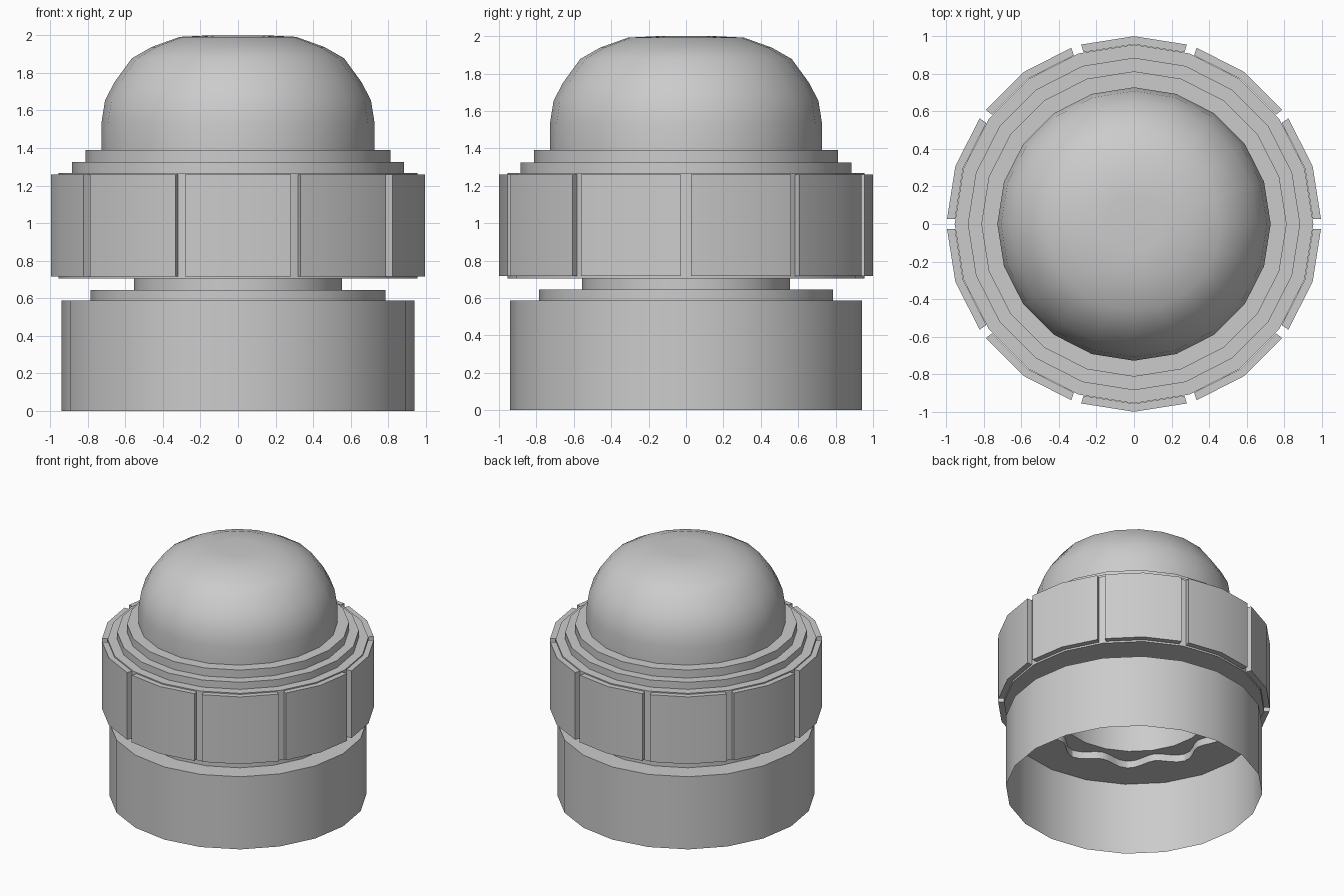
import bpy, bmesh, math

if "Cube" in bpy.data.objects:
    bpy.data.objects.remove(bpy.data.objects["Cube"])

SIDES = 20
STEP = 2 * math.pi / SIDES

grey = bpy.data.materials.new("plain_grey")
grey.diffuse_color = (0.6, 0.6, 0.6, 1)
grey.use_nodes = True
grey.node_tree.nodes["Principled BSDF"].inputs["Base Color"].default_value = grey.diffuse_color


def chord(r, a):
    """Radius of a 20-sided polygon at angle a."""
    return r * math.cos(STEP / 2) / math.cos((a % STEP) - STEP / 2)


def finish(name, bm, smooth=True):
    bmesh.ops.remove_doubles(bm, verts=bm.verts, dist=1e-5)
    bmesh.ops.recalc_face_normals(bm, faces=bm.faces)
    me = bpy.data.meshes.new(name)
    bm.to_mesh(me)
    bm.free()
    me.materials.append(grey)
    ob = bpy.data.objects.new(name, me)
    bpy.context.collection.objects.link(ob)
    bpy.ops.object.select_all(action='DESELECT')
    ob.select_set(True)
    bpy.context.view_layer.objects.active = ob
    if smooth:
        bpy.ops.object.shade_smooth_by_angle(angle=math.radians(31))
    return ob


def lathe(name, profile, segs=SIDES):
    """Turn (radius, z) points about z; a radius may be a function of angle."""
    bm = bmesh.new()
    rings = []
    for r, z in profile:
        ring = []
        for i in range(segs):
            a = 2 * math.pi * i / segs
            q = r(a) if callable(r) else chord(r, a)
            ring.append(bm.verts.new((q * math.cos(a), q * math.sin(a), z)))
        rings.append(ring)
    for lo, hi in zip(rings, rings[1:]):
        for i in range(segs):
            j = (i + 1) % segs
            bm.faces.new((lo[i], lo[j], hi[j], hi[i]))
    if not callable(profile[-1][0]) and profile[-1][0] < 0.4:
        bm.faces.new(rings[-1])
    return finish(name, bm)


# open-bottomed base skirt
lathe("base_skirt", [(0.94, 0), (0.94, 0.587), (0.785, 0.587)])


# washer on the base with a wavy ten-lobed opening underneath
def wave(a):
    return 0.655 - 0.045 * math.cos(10 * a)


lathe("wavy_washer", [(0.785, 0.587), (wave, 0.587), (wave, 0.644)], 80)
lathe("washer_top", [(0.785, 0.587), (0.785, 0.644), (0.555, 0.644)])

# hollow neck
lathe("neck", [(0.555, 0.644), (0.555, 0.9)])

# collar body with two steps up to the dome
lathe("collar", [(0.555, 0.704), (0.955, 0.704), (0.955, 1.268), (0.885, 1.268),
                 (0.885, 1.325), (0.813, 1.325), (0.813, 1.39), (0.725, 1.39)])

# rounded dome
lathe("dome", [(0.728, 1.39), (0.728, 1.53), (0.708, 1.655), (0.657, 1.752),
               (0.565, 1.878), (0.46, 1.938), (0.31, 1.992), (0.15, 2.0)])

# ten grip plates around the collar, each folded at its middle
bm = bmesh.new()
half = math.radians(16.4)
for k in range(10):
    mid = math.radians(18 + 36 * k)
    cols = []
    for a in (mid - half, mid, mid + half):
        col = []
        for r, z in ((0.957, 0.717), (1.0, 0.717), (1.0, 1.26), (0.957, 1.26)):
            q = chord(r, a)
            col.append(bm.verts.new((q * math.cos(a), q * math.sin(a), z)))
        cols.append(col)
    for c, d in zip(cols, cols[1:]):
        for i in range(4):
            j = (i + 1) % 4
            bm.faces.new((c[i], d[i], d[j], c[j]))
    bm.faces.new(cols[0])
    bm.faces.new(cols[2][::-1])
finish("grip_plates", bm)
